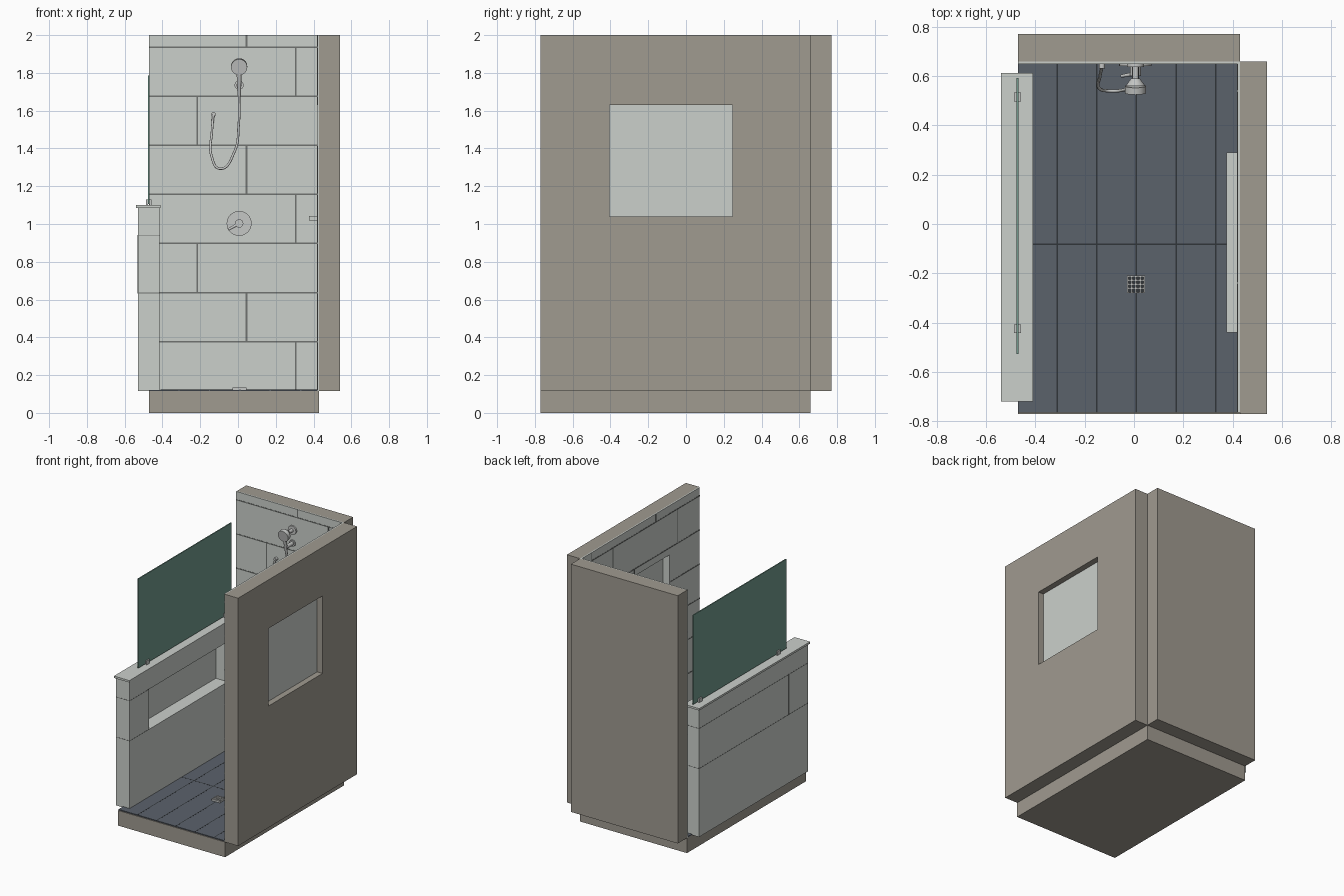
import bpy
from mathutils import Vector

old = bpy.data.objects.get("Cube")
if old:
    bpy.data.objects.remove(old, do_unlink=True)


def material(name, r, g, b):
    m = bpy.data.materials.new(name)
    m.use_nodes = True
    m.diffuse_color = (r, g, b, 1)
    m.node_tree.nodes["Principled BSDF"].inputs["Base Color"].default_value = (r, g, b, 1)
    return m


TILE = material("pale_tile", .60, .63, .60)
GROUT = material("grey_grout", .16, .17, .16)
WALL = material("beige_wall", .35, .325, .28)
SLATE = material("slate_floor", .105, .122, .148)
JOINT = material("dark_floor_joint", .03, .035, .04)
GLASS = material("green_glass", .17, .33, .27)
METAL = material("brushed_metal", .56, .57, .56)


def box(name, x, y, z, mat):
    """Box spanning the three (low, high) ranges."""
    bpy.ops.mesh.primitive_cube_add(size=1, location=[(a + b) / 2 for a, b in (x, y, z)])
    o = bpy.context.object
    o.name = name
    o.scale = [b - a for a, b in (x, y, z)]
    bpy.ops.object.transform_apply(location=False, rotation=False, scale=True)
    o.data.materials.append(mat)
    return o


def rod(name, start, end, r1, r2=None, mat=METAL):
    """Round, smooth-sided part between two points."""
    a, b = Vector(start), Vector(end)
    bpy.ops.mesh.primitive_cone_add(vertices=32, radius1=r1, radius2=r1 if r2 is None else r2,
                                    depth=(b - a).length, location=(a + b) / 2)
    o = bpy.context.object
    o.name = name
    o.rotation_euler = (b - a).to_track_quat("Z", "Y").to_euler()
    o.data.materials.append(mat)
    bpy.ops.object.shade_smooth_by_angle()
    return o


def frame(name, x, y, z, hole_y, hole_z, mat):
    """Wall slab across x with a rectangular opening."""
    box(name + "_front", x, (y[0], hole_y[0]), z, mat)
    box(name + "_rear", x, (hole_y[1], y[1]), z, mat)
    box(name + "_below", x, hole_y, (z[0], hole_z[0]), mat)
    box(name + "_above", x, hole_y, (hole_z[1], z[1]), mat)


# Base and tiled floor
box("base", (-.47, .43), (-.77, .66), (0, .115), WALL)
box("floor_tiles", (-.47, .42), (-.765, .65), (.115, .122), SLATE)
for i in range(5):
    x = -.312 + i * .161
    box("floor_joint", (x - .003, x + .003), (-.765, .65), (.12, .1225), JOINT)
box("floor_cross_joint", (-.41, .42), (-.085, -.079), (.12, .1225), JOINT)

# Floor drain grid
DX, DY = .008, -.245
box("drain_well", (DX - .034, DX + .034), (DY - .034, DY + .034), (.12, .126), JOINT)
for i in range(5):
    d = (i - 2) * .0165
    box("drain_bar", (DX + d - .003, DX + d + .003), (DY - .036, DY + .036), (.122, .135), METAL)
    box("drain_bar", (DX - .036, DX + .036), (DY + d - .003, DY + d + .003), (.122, .135), METAL)

# Back wall and window wall, each with a tile skin
WIN_Y, WIN_Z = (-.405, .245), (1.04, 1.63)
box("back_wall", (-.47, .43), (.66, .77), (.115, 2), WALL)
box("back_tiles", (-.47, .43), (.65, .66), (.115, 2), TILE)
frame("window_wall", (.43, .54), (-.77, .66), (.115, 2), WIN_Y, WIN_Z, WALL)
frame("window_wall_tiles", (.42, .43), (-.765, .65), (.115, 2), WIN_Y, WIN_Z, TILE)

# Window pane, lining and sill
box("window_pane", (.475, .495), WIN_Y, WIN_Z, TILE)
for y in (WIN_Y[0], WIN_Y[1] - .005):
    box("window_side_lining", (.42, .475), (y, y + .005), WIN_Z, TILE)
box("window_top_lining", (.42, .475), WIN_Y, (1.625, 1.63), TILE)
box("window_sill_inner", (.42, .475), WIN_Y, (1.035, 1.043), TILE)
box("window_sill", (.375, .42), (-.44, .29), (1.018, 1.043), TILE)


# Grout joints in a staggered tile pattern
G = .004
ROW, LENGTH = .26, .78


def back_joint(x, z):
    box("back_joint", x, (.6485, .651), z, GROUT)


def window_joint(y, z):
    """Joint on the window wall, broken where it meets the opening."""
    overlaps = y[1] > WIN_Y[0] and y[0] < WIN_Y[1] and z[1] > WIN_Z[0] and z[0] < WIN_Z[1]
    if not overlaps:
        pieces = [(y, z)]
    elif y[1] - y[0] > z[1] - z[0]:
        pieces = [((y[0], WIN_Y[0]), z), ((WIN_Y[1], y[1]), z)]
    else:
        pieces = [(y, (z[0], WIN_Z[0])), (y, (WIN_Z[1], z[1]))]
    for py, pz in pieces:
        if py[1] > py[0] and pz[1] > pz[0]:
            box("window_wall_joint", (.4185, .421), py, pz, GROUT)


for row in range(8):
    top = 2 if row == 0 else 1.937 - (row - 1) * ROW
    low = max(1.937 - row * ROW, .122)
    if row < 7:
        back_joint((-.47, .42), (low - G, low + G))
        window_joint((-.765, .65), (low - G, low + G))
    shift = (row % 3) * ROW
    for k in range(-2, 3):
        x = .045 + shift + k * LENGTH
        if -.46 < x < .41:
            back_joint((x - G, x + G), (low, top))
        y = .54 - shift + k * LENGTH
        if -.755 < y < .64:
            window_joint((y - G, y + G), (low, top))

# Low wall with a niche on its inner face
NICHE_Y, NICHE_Z = (-.48, .47), (.635, .94)
frame("low_wall", (-.515, -.415), (-.71, .60), (.115, 1.087), NICHE_Y, NICHE_Z, TILE)
box("low_wall_outer_tiles", (-.53, -.515), (-.71, .60), (.115, 1.087), TILE)
box("low_wall_cap", (-.54, -.41), (-.72, .613), (1.085, 1.1), TILE)
for z in NICHE_Z:
    for x in (-.531, -.416):
        y_parts = [(-.711, .601)] if x < -.5 else [(-.711, NICHE_Y[0]), (NICHE_Y[1], .601)]
        for y in y_parts:
            box("low_wall_joint", (x, x + .002), y, (z - .002, z + .002), GROUT)
    for y in (-.711, .599):
        box("low_wall_end_joint", (-.53, -.415), (y, y + .002), (z - .002, z + .002), GROUT)
box("low_wall_upright_joint", (-.531, -.529), (-.482, -.478), NICHE_Z, GROUT)

# Glass screen and its clips
box("glass_screen", (-.476, -.468), (-.528, .592), (1.106, 1.785), GLASS)
for y in (-.425, .515):
    for x in (-.486, -.468):
        box("glass_clip", (x, x + .01), (y - .018, y + .018), (1.1, 1.13), METAL)

# Hand shower: wall flange, arm, head, handle and holder
HX = .006
rod("arm_flange", (HX, .652, 1.835), (HX, .638, 1.835), .034)
rod("shower_arm", (HX, .645, 1.835), (HX, .565, 1.835), .013)
rod("head_back", (HX, .59, 1.835), (HX, .56, 1.835), .018, .04)
rod("shower_head", (HX, .56, 1.835), (HX, .532, 1.83), .043)
rod("shower_handle", (HX, .553, 1.815), (HX, .575, 1.68), .014, .009)
rod("holder_flange", (HX, .652, 1.735), (HX, .64, 1.735), .024)
rod("holder_arm", (HX, .645, 1.735), (HX, .56, 1.735), .014)

# Flexible hose
path = [(HX, .575, 1.69), (.004, .57, 1.53), (-.02, .55, 1.38), (-.095, .54, 1.293),
        (-.14, .55, 1.36), (-.138, .6, 1.49), (-.13, .638, 1.585)]
curve = bpy.data.curves.new("shower_hose", "CURVE")
curve.dimensions = "3D"
curve.bevel_depth = .0065
curve.bevel_resolution = 3
curve.use_fill_caps = True
spline = curve.splines.new("BEZIER")
spline.bezier_points.add(len(path) - 1)
for point, co in zip(spline.bezier_points, path):
    point.co = co
    point.handle_left_type = point.handle_right_type = "AUTO"
curve.materials.append(METAL)
bpy.context.collection.objects.link(bpy.data.objects.new("shower_hose", curve))
rod("hose_outlet", (-.13, .652, 1.58), (-.13, .63, 1.58), .012)

# Mixer valve with lever
rod("valve_plate", (HX, .652, 1.003), (HX, .642, 1.003), .066)
rod("valve_body", (HX, .645, 1.003), (HX, .6, 1.003), .022)
rod("valve_lever", (HX, .61, 1.003), (-.052, .6, .97), .009, .006)
